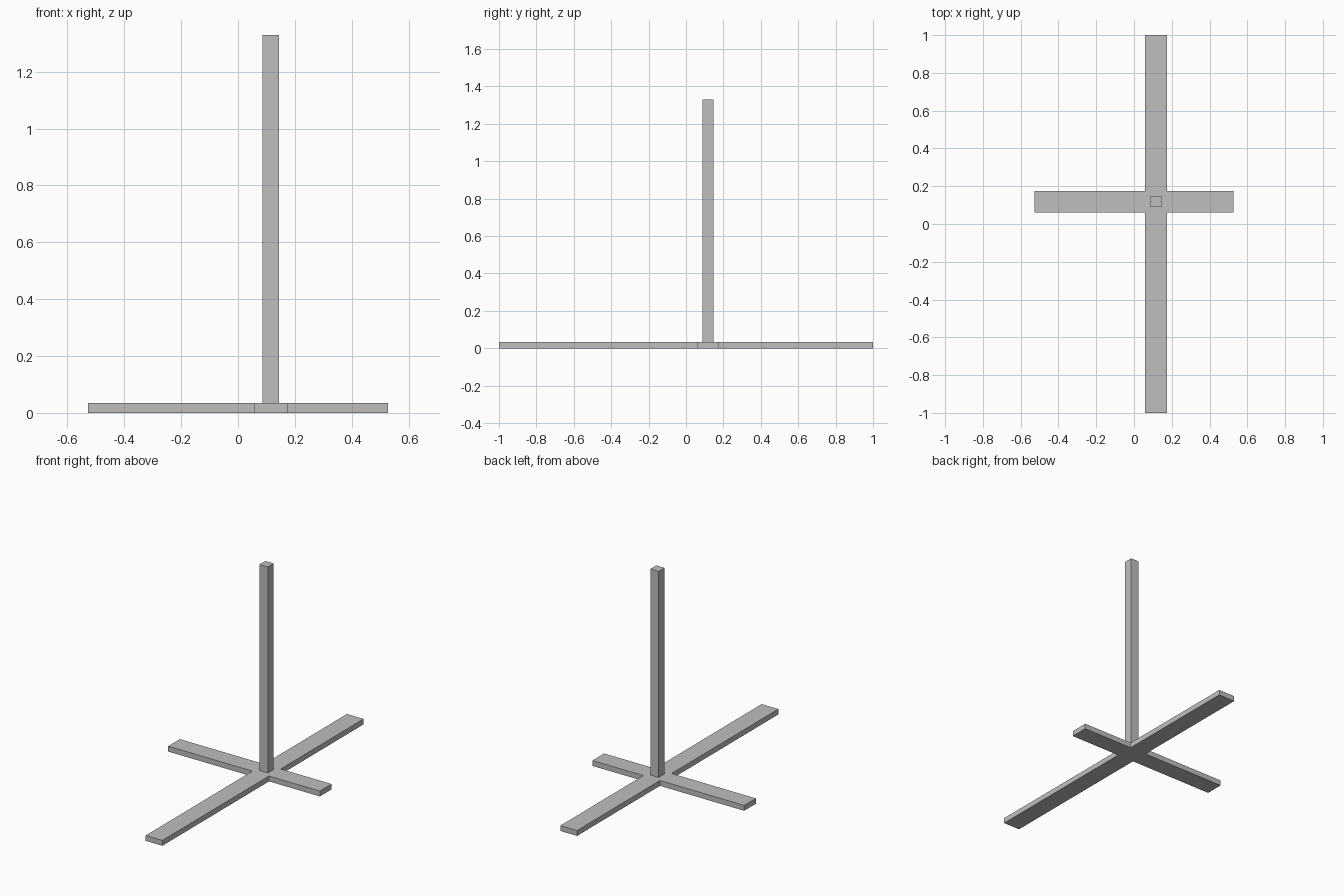
import bpy, bmesh

if "Cube" in bpy.data.objects:
    bpy.data.objects.remove(bpy.data.objects["Cube"])

CX, CY = 0.116, 0.118      # centre of the crossing
ARM, POST = 0.058, 0.029   # half widths
BASE_H, TOP = 0.034, 1.33

grey = bpy.data.materials.new("light_grey")
grey.diffuse_color = (0.52, 0.52, 0.52, 1)
grey.use_nodes = True
grey.node_tree.nodes["Principled BSDF"].inputs["Base Color"].default_value = grey.diffuse_color


def prism(name, outline, z0, z1):
    """Extrude a flat outline from z0 up to z1."""
    bm = bmesh.new()
    face = bm.faces.new([bm.verts.new((x, y, z0)) for x, y in outline])
    top = bmesh.ops.extrude_face_region(bm, geom=[face])["geom"]
    bmesh.ops.translate(bm, vec=(0, 0, z1 - z0),
                        verts=[v for v in top if isinstance(v, bmesh.types.BMVert)])
    bmesh.ops.recalc_face_normals(bm, faces=bm.faces)
    mesh = bpy.data.meshes.new(name)
    bm.to_mesh(mesh)
    bm.free()
    mesh.materials.append(grey)
    obj = bpy.data.objects.new(name, mesh)
    bpy.context.collection.objects.link(obj)
    return obj


# Cross-shaped foot, one continuous slab
l, r, f, b = CX - ARM, CX + ARM, CY - ARM, CY + ARM
prism("cross_base", [(l, -1), (r, -1), (r, f), (0.528, f), (0.528, b), (r, b),
                     (r, 1), (l, 1), (l, b), (-0.528, b), (-0.528, f), (l, f)],
      0, BASE_H)

# Square upright standing on the crossing
prism("post", [(CX + sx * POST, CY + sy * POST)
               for sx, sy in ((-1, -1), (1, -1), (1, 1), (-1, 1))], BASE_H, TOP)
